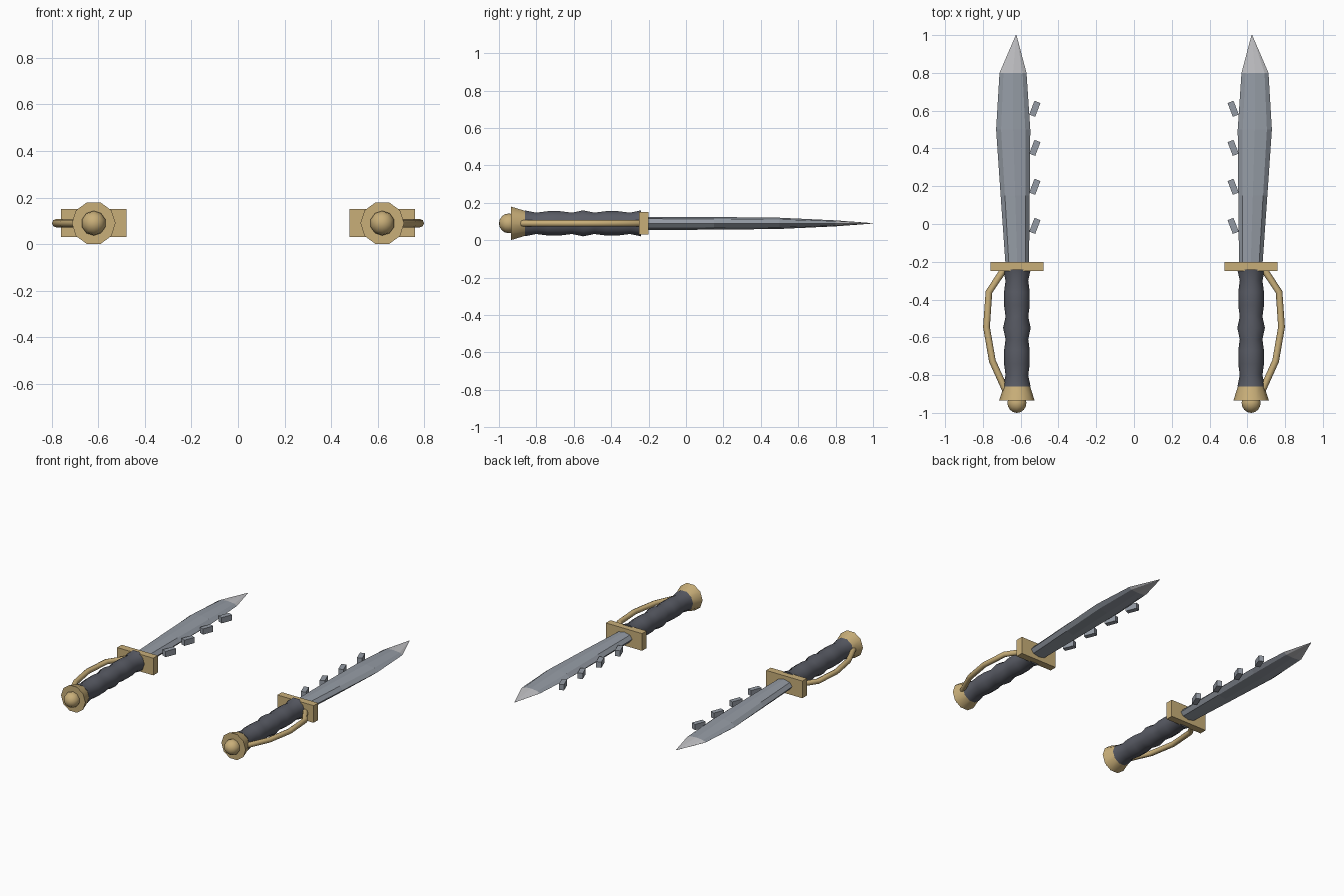
import bpy, bmesh, math
from mathutils import Matrix, Vector

if "Cube" in bpy.data.objects:
    bpy.data.objects.remove(bpy.data.objects["Cube"])

CX, CZ = 0.62, 0.09          # axis of the right-hand dagger


def material(name, rgb):
    m = bpy.data.materials.new(name)
    m.diffuse_color = (*rgb, 1)
    m.use_nodes = True
    m.node_tree.nodes["Principled BSDF"].inputs["Base Color"].default_value = m.diffuse_color
    return m


STEEL = material("steel", (0.30, 0.33, 0.375))
BRIGHT = material("bright steel", (0.54, 0.54, 0.56))
GRIP = material("dark grip", (0.100, 0.106, 0.130))
BRASS = material("brass", (0.58, 0.425, 0.19))


def finish(name, bm, mats, smooth=None):
    """Turn a bmesh into an object mirrored into the second dagger."""
    bmesh.ops.recalc_face_normals(bm, faces=bm.faces)
    me = bpy.data.meshes.new(name)
    bm.to_mesh(me)
    bm.free()
    for m in mats:
        me.materials.append(m)
    ob = bpy.data.objects.new(name, me)
    bpy.context.collection.objects.link(ob)
    if smooth:
        bpy.ops.object.select_all(action='DESELECT')
        ob.select_set(True)
        bpy.context.view_layer.objects.active = ob
        bpy.ops.object.shade_smooth_by_angle(angle=math.radians(smooth))
    mod = ob.modifiers.new("pair", 'MIRROR')
    mod.use_axis = (True, False, False)
    mod.use_mirror_merge = False
    return ob


def loft(rings):
    """Skin a list of rings of points and cap both ends."""
    bm = bmesh.new()
    vs = [[bm.verts.new(p) for p in r] for r in rings]
    n = len(vs[0])
    for a, b in zip(vs, vs[1:]):
        for i in range(n):
            j = (i + 1) % n
            bm.faces.new((a[i], a[j], b[j], b[i]))
    bm.faces.new(vs[0])
    bm.faces.new(vs[-1])
    return bm


def ring(y, cx, rx, rz, n):
    return [(cx + rx * math.cos(2 * math.pi * i / n), y,
             CZ + rz * math.sin(2 * math.pi * i / n)) for i in range(n)]


def box(bm, centre, size, turn=0):
    m = Matrix.Translation(centre) @ Matrix.Rotation(turn, 4, 'Z') @ Matrix.Diagonal((*size, 1))
    bmesh.ops.create_cube(bm, size=1, matrix=m)


# Blade: (y, inner edge, outer edge, half thickness), last stretch is the bright tip
sections = [(-0.22, 0.556, 0.680, 0.035), (0.15, 0.552, 0.706, 0.034),
            (0.50, 0.549, 0.730, 0.030), (0.80, 0.569, 0.712, 0.016),
            (1.00, 0.622, 0.626, 0.001)]
bm = loft([ring(y, (a + b) / 2, (b - a) / 2, t, 8) for y, a, b, t in sections])
for f in bm.faces:
    f.material_index = int(f.calc_center_median().y > 0.8)
finish("blade", bm, [STEEL, BRIGHT])

# Slanted teeth along the inner edge
bm = bmesh.new()
for y in (-0.01, 0.197, 0.403, 0.61):
    box(bm, (0.525, y, CZ), (0.034, 0.078, 0.04), math.radians(21))
finish("blade_teeth", bm, [STEEL])

# Cross guard
bm = bmesh.new()
box(bm, (CX, -0.225, CZ), (0.28, 0.05, 0.12))
finish("cross_guard", bm, [BRASS])

# Grip with finger swells
profile = [(-0.86, 0.072), (-0.80, 0.060), (-0.74, 0.068), (-0.67, 0.068),
           (-0.61, 0.060), (-0.55, 0.073), (-0.49, 0.060), (-0.43, 0.068),
           (-0.36, 0.068), (-0.30, 0.060), (-0.24, 0.073)]
finish("grip", loft([ring(y, CX, r, r, 10) for y, r in profile]), [GRIP], 40)

# Flared pommel and its ball
finish("pommel", loft([ring(-0.835, CX, 0.062, 0.062, 10),
                       ring(-0.935, CX, 0.094, 0.094, 10)]), [BRASS], 40)
bm = bmesh.new()
bmesh.ops.create_uvsphere(bm, u_segments=10, v_segments=8, radius=0.053,
                          matrix=Matrix.Translation((CX, -0.947, CZ))
                          @ Matrix.Rotation(math.pi / 2, 4, 'X'))
finish("pommel_ball", bm, [BRASS], 40)

# Knuckle bow: tube swept along a bent path
path = [Vector((x, y, CZ)) for x, y in
        ((0.685, -0.235), (0.768, -0.36), (0.781, -0.545), (0.750, -0.725), (0.680, -0.88))]
rings = []
for i, p in enumerate(path):
    t = (path[min(i + 1, len(path) - 1)] - path[max(i - 1, 0)]).normalized()
    side = Vector((-t.y, t.x, 0))
    rings.append([p + 0.018 * (side * math.cos(a) + Vector((0, 0, 1)) * math.sin(a))
                  for a in (k * math.pi / 4 for k in range(8))])
finish("knuckle_bow", loft(rings), [BRASS], 50)
